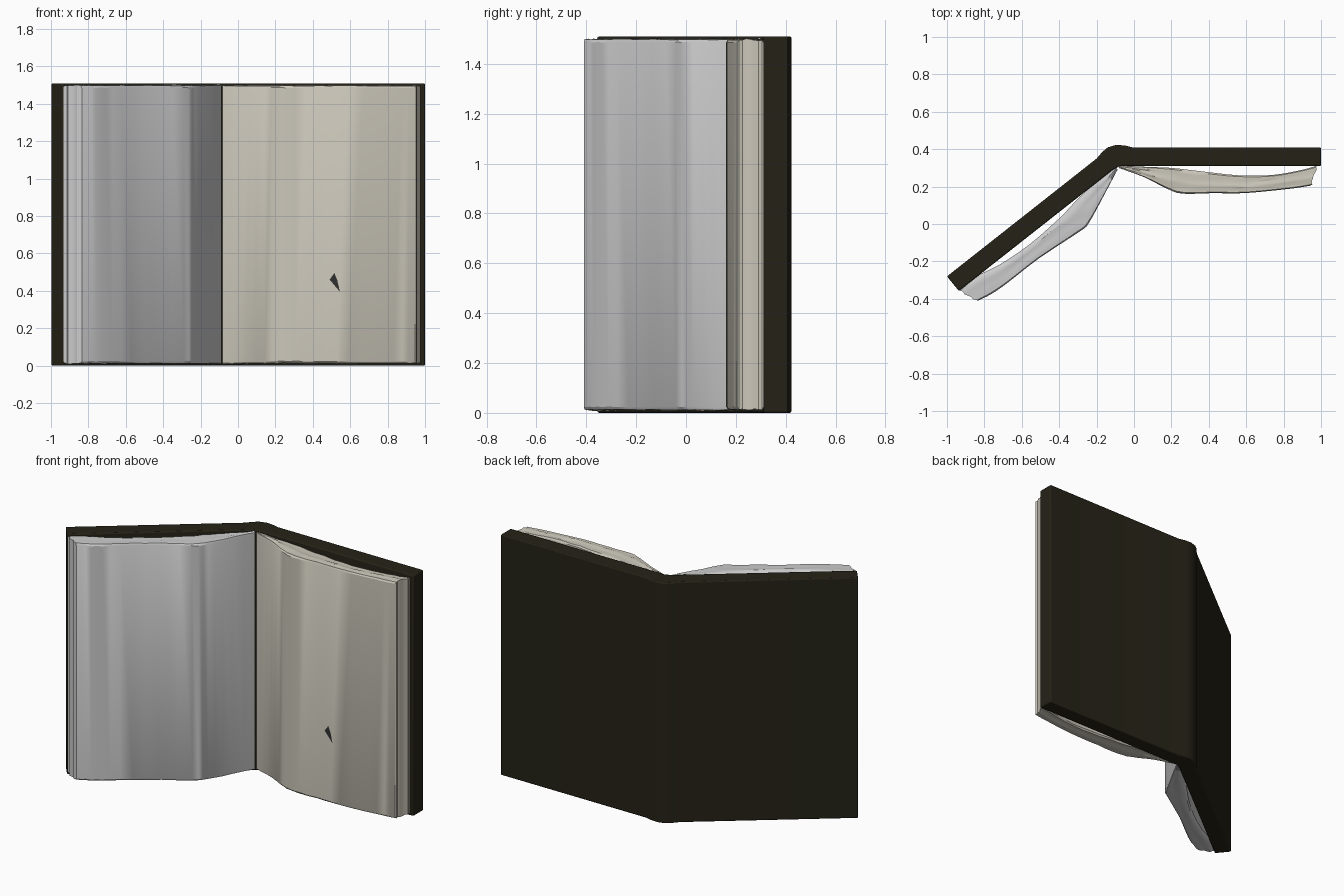
import bpy, bmesh, random
from mathutils import Vector

if "Cube" in bpy.data.objects:
    bpy.data.objects.remove(bpy.data.objects["Cube"])

random.seed(4)
HEIGHT = 1.51


def material(name, rgb):
    m = bpy.data.materials.new(name)
    m.diffuse_color = (*rgb, 1)
    m.use_nodes = True
    m.node_tree.nodes["Principled BSDF"].inputs["Base Color"].default_value = m.diffuse_color
    return m


def finish(name, bm, mat, angle=0.6):
    bmesh.ops.recalc_face_normals(bm, faces=bm.faces)
    me = bpy.data.meshes.new(name)
    bm.to_mesh(me)
    bm.free()
    ob = bpy.data.objects.new(name, me)
    bpy.context.collection.objects.link(ob)
    me.materials.append(mat)
    bpy.ops.object.select_all(action='DESELECT')
    ob.select_set(True)
    bpy.context.view_layer.objects.active = ob
    bpy.ops.object.shade_smooth_by_angle(angle=angle)
    return ob


def smooth_path(pts, steps=3):
    """Catmull-Rom curve through the given points."""
    p = [Vector(q) for q in pts]
    p = [2 * p[0] - p[1]] + p + [2 * p[-1] - p[-2]]
    out = []
    for i in range(1, len(p) - 2):
        a, b, c, d = p[i - 1:i + 3]
        for s in range(steps):
            t = s / steps
            out.append(0.5 * (2 * b + (c - a) * t + (2 * a - 5 * b + 4 * c - d) * t * t
                              + (3 * b - a - 3 * c + d) * t ** 3))
    return out + [p[-2]]


def page_block(name, front, back, mat):
    """Stack of leaves lofted from the open page to the board side, with a ragged edge."""
    f, b = smooth_path(front), smooth_path(back)
    layers, n = 8, len(f)
    bm = bmesh.new()
    low, high = [], []
    for k in range(layers + 1):
        # rounded outer leaves, uneven inner leaves
        t = (0, 0.06, 0.2, 0.35, 0.5, 0.65, 0.8, 0.93, 1)[k]
        inset = 0.024 if k in (0, layers) else 0.009 + random.uniform(0, 0.007)
        shift = 0 if k in (0, layers) else random.uniform(-0.003, 0.008)
        rows = ([], [])
        for i in range(n):
            p = f[i].lerp(b[i], t)
            if i == n - 1:
                p = p + (f[-1] - f[-2]).normalized() * shift
            wob = random.uniform(-0.002, 0.002)
            rows[0].append(bm.verts.new((p.x, p.y, inset + wob)))
            rows[1].append(bm.verts.new((p.x, p.y, HEIGHT - inset + wob)))
        low.append(rows[0])
        high.append(rows[1])
    for i in range(n - 1):
        for k in (0, layers):                      # open page and back page
            bm.faces.new((low[k][i], low[k][i + 1], high[k][i + 1], high[k][i]))
        for k in range(layers):                    # top and bottom edges
            for g in (low, high):
                bm.faces.new((g[k][i], g[k][i + 1], g[k + 1][i + 1], g[k + 1][i]))
    for i in (0, n - 1):                           # gutter and fore edge
        for k in range(layers):
            bm.faces.new((low[k][i], low[k + 1][i], high[k + 1][i], high[k][i]))
    return finish(name, bm, mat, 0.5)


leather = material("dark_leather", (0.018, 0.016, 0.008))
grey_paper = material("grey_paper", (0.52, 0.52, 0.52))
cream_paper = material("cream_paper", (0.60, 0.57, 0.49))
ink = material("ink", (0.03, 0.03, 0.03))

# Cover: two boards joined by a rounded spine, extruded upward
outline = [(1, 0.31), (1, 0.41), (-0.01, 0.41), (-0.05, 0.42), (-0.095, 0.423),
           (-0.14, 0.41), (-0.17, 0.385), (-0.20, 0.35), (-1, -0.28),
           (-0.936, -0.358), (-0.115, 0.288), (-0.075, 0.31)]
bm = bmesh.new()
base = bm.faces.new([bm.verts.new((x, y, 0)) for x, y in outline])
ext = bmesh.ops.extrude_face_region(bm, geom=[base])
bmesh.ops.translate(bm, vec=(0, 0, HEIGHT),
                    verts=[v for v in ext["geom"] if isinstance(v, bmesh.types.BMVert)])
cover = finish("cover", bm, leather)
bev = cover.modifiers.new("worn_edges", 'BEVEL')
bev.width, bev.segments, bev.limit_method = 0.007, 2, 'ANGLE'

# Right-hand pages
page_block("right_pages",
           [(-0.083, 0.300), (0.055, 0.25), (0.18, 0.187), (0.26, 0.162), (0.42, 0.165),
            (0.59, 0.165), (0.83, 0.188), (0.945, 0.205)],
           [(-0.075, 0.312), (0.08, 0.305), (0.20, 0.30), (0.35, 0.283), (0.565, 0.26),
            (0.75, 0.263), (0.90, 0.29), (0.978, 0.312)], cream_paper)

# Left-hand pages
page_block("left_pages",
           [(-0.087, 0.292), (-0.185, 0.107), (-0.245, 0.0), (-0.29, -0.04), (-0.51, -0.185),
            (-0.67, -0.31), (-0.76, -0.373), (-0.835, -0.41)],
           [(-0.10, 0.302), (-0.185, 0.24), (-0.29, 0.145), (-0.40, 0.03), (-0.56, -0.11),
            (-0.72, -0.218), (-0.855, -0.285), (-0.936, -0.352)], grey_paper)

# Small ink smudge on the right page
bm = bmesh.new()
bm.faces.new([bm.verts.new((x, 0.159, z)) for x, z in
              [(0.49, 0.46), (0.545, 0.395), (0.53, 0.46), (0.515, 0.495)]])
finish("ink_smudge", bm, ink)
